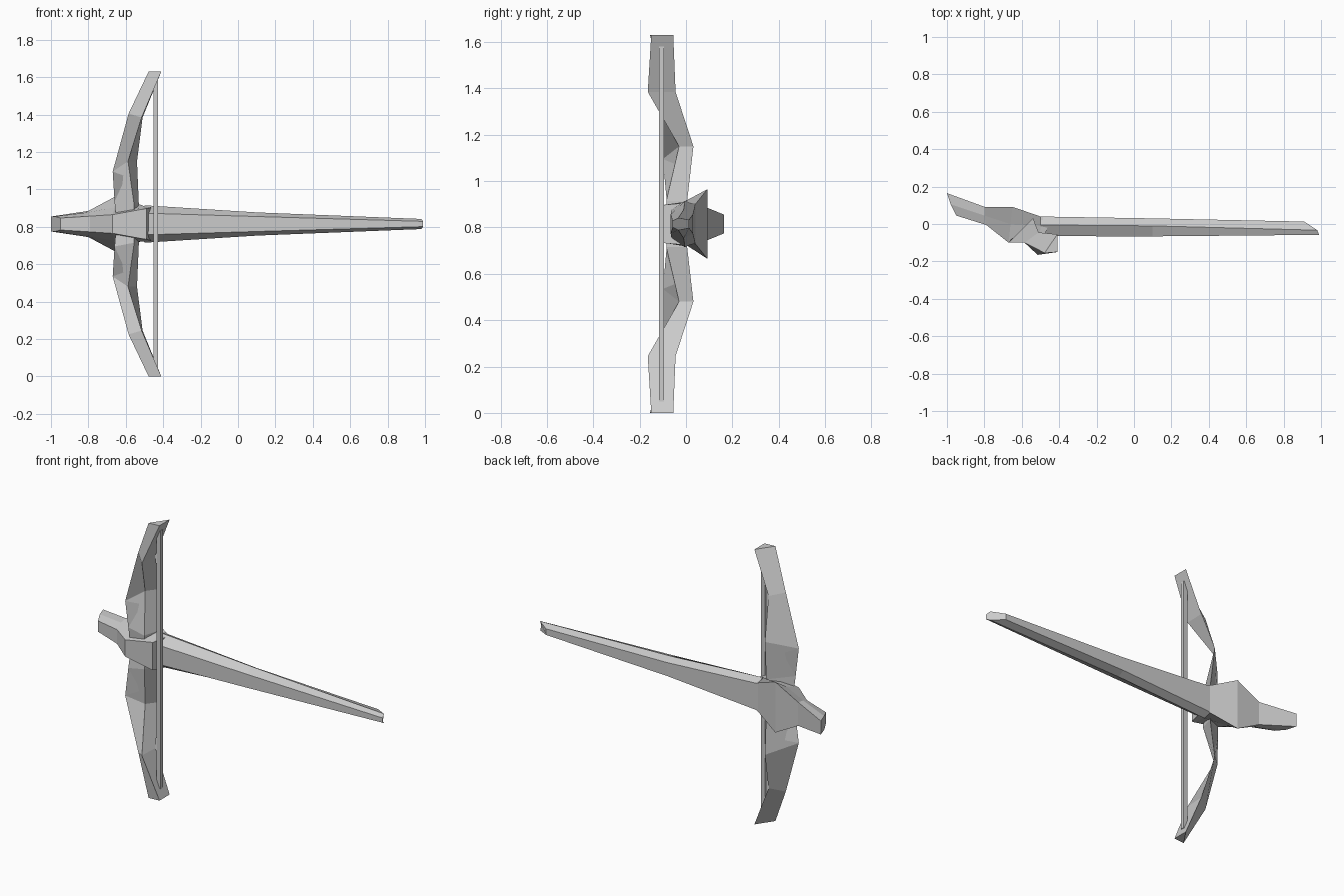
import bpy, bmesh

if "Cube" in bpy.data.objects:
    bpy.data.objects.remove(bpy.data.objects["Cube"])

CZ = 0.815  # height of the centre line


def loft(name, rings):
    """Skin a list of closed rings and cap both ends."""
    bm = bmesh.new()
    rows = [[bm.verts.new(p) for p in ring] for ring in rings]
    n = len(rows[0])
    for a, b in zip(rows, rows[1:]):
        for i in range(n):
            j = (i + 1) % n
            bm.faces.new((a[i], a[j], b[j], b[i]))
    bm.faces.new(rows[0])
    bm.faces.new(rows[-1])
    bmesh.ops.recalc_face_normals(bm, faces=bm.faces)
    me = bpy.data.meshes.new(name)
    bm.to_mesh(me)
    bm.free()
    ob = bpy.data.objects.new(name, me)
    bpy.context.collection.objects.link(ob)
    return ob


def hexagon(back, mid, front):
    """Six-sided section, each argument is (x, y, half height)."""
    up = [(x, y, CZ + h) for x, y, h in (back, mid, front)]
    down = [(x, y, CZ - h) for x, y, h in (front, mid, back)]
    return up + down


# Stock head: slanted butt, flared shoulders, blunt front block
loft("stock_head", [
    hexagon((-1.0, .165, .04), (-.98, .105, .041), (-.95, .045, .032)),
    hexagon((-.8, .092, .07), (-.8, .045, .062), (-.79, -.005, .042)),
    hexagon((-.65, .092, .15), (-.66, .0, .09), (-.67, -.1, .05)),
    hexagon((-.5, .04, .085), (-.5, -.01, .095), (-.505, -.1, .08)),
    hexagon((-.46, .035, .07), (-.46, -.01, .09), (-.49, -.1, .082)),
])

# Long tapering stock shaft
loft("stock_shaft", [
    hexagon((-.5, .04, .08), (-.5, -.005, .1), (-.5, -.065, .058)),
    hexagon((.1, .03, .04), (.1, -.01, .062), (.1, -.066, .04)),
    hexagon((.91, .013, .018), (.98, -.033, .027), (.99, -.058, .014)),
])

# Bow limbs: triangular section, bent forward and mirrored about the centre line
limb = [
    [(-.655, -.08, .06), (-.555, -.08, .06), (-.53, .005, .06)],
    [(-.66, -.085, .12), (-.555, -.085, .1), (-.53, .005, .1)],
    [(-.67, -.1, .28), (-.588, -.03, .335), (-.54, .032, .335)],
    [(-.585, -.1, .59), (-.515, -.165, .57), (-.51, -.045, .57)],
    [(-.478, -.155, .815), (-.41, -.15, .815), (-.41, -.055, .815)],
]
for name, s in (("upper_limb", 1), ("lower_limb", -1)):
    loft(name, [[(x, y, CZ + s * h) for x, y, h in ring] for ring in limb])

# Bow string
loft("bow_string", [[(-.44 + a * .013, -.105 + b * .011, z)
                     for a, b in ((-1, -1), (1, -1), (1, 1), (-1, 1))]
                    for z in (.05, 1.58)])
